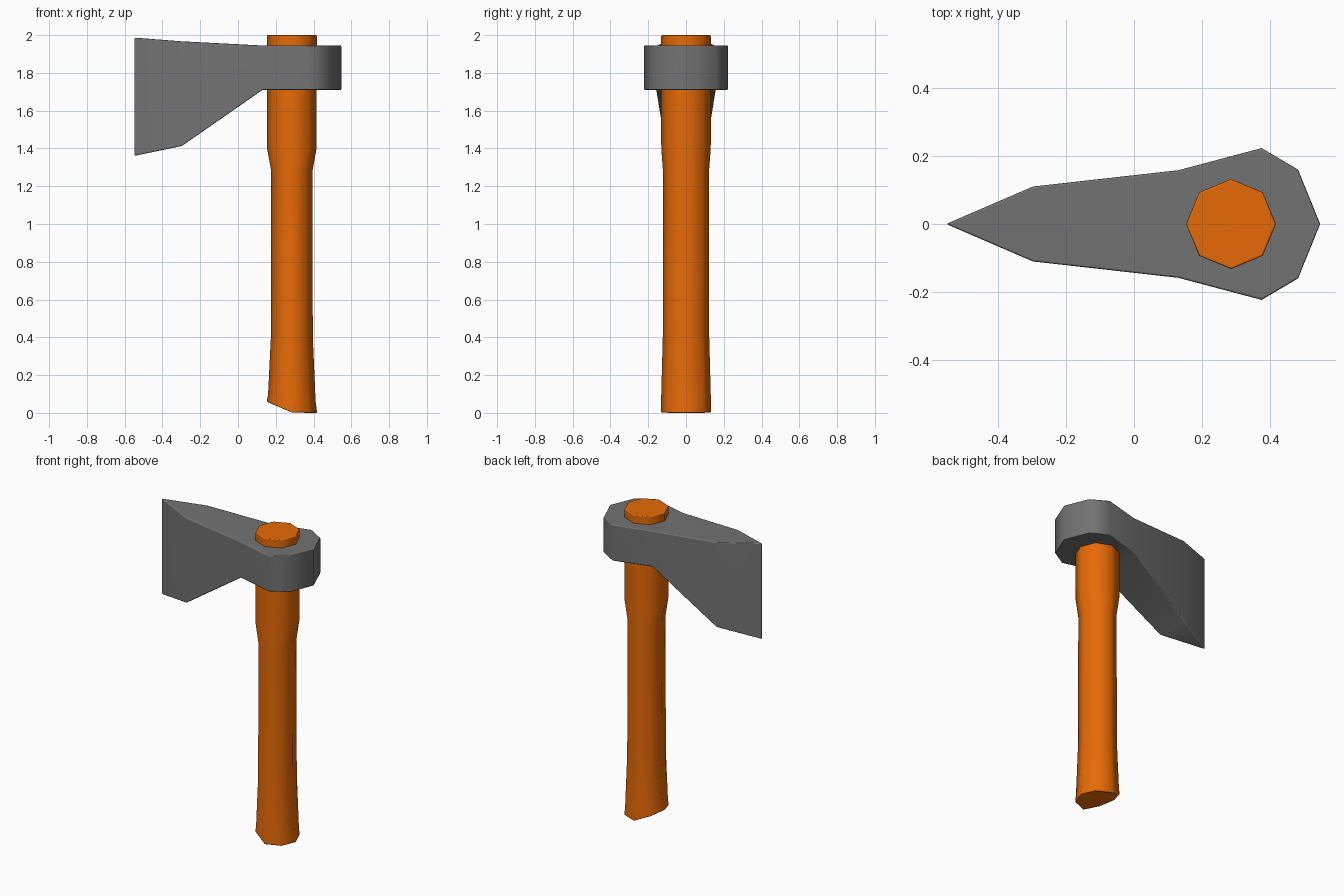
import bpy, bmesh
from math import radians, sin, cos, pi

if "Cube" in bpy.data.objects:
    bpy.data.objects.remove(bpy.data.objects["Cube"])


def loft(name, rings, colour):
    """Skin a list of equal-length rings, cap both ends, soften the rims."""
    bm = bmesh.new()
    loops = [[bm.verts.new(p) for p in ring] for ring in rings]
    n = len(loops[0])
    for a, b in zip(loops, loops[1:]):
        for i in range(n):
            j = (i + 1) % n
            bm.faces.new((a[i], a[j], b[j], b[i]))
    bm.faces.new(loops[0])
    bm.faces.new(loops[-1])
    # Rings of zero width merge into a single sharp edge
    bmesh.ops.remove_doubles(bm, verts=bm.verts, dist=0.0005)
    bmesh.ops.dissolve_degenerate(bm, dist=0.0005, edges=bm.edges)
    bmesh.ops.recalc_face_normals(bm, faces=bm.faces)
    for f in bm.faces:
        f.smooth = True
    mesh = bpy.data.meshes.new(name)
    bm.to_mesh(mesh)
    bm.free()
    obj = bpy.data.objects.new(name, mesh)
    bpy.context.collection.objects.link(obj)
    mat = bpy.data.materials.new(name + "_paint")
    mat.diffuse_color = colour
    mat.use_nodes = True
    mat.node_tree.nodes["Principled BSDF"].inputs["Base Color"].default_value = mat.diffuse_color
    mesh.materials.append(mat)
    bevel = obj.modifiers.new("soft_rims", 'BEVEL')
    bevel.width = 0.006
    bevel.segments = 2
    bevel.limit_method = 'ANGLE'
    bevel.angle_limit = radians(55)
    weighted = obj.modifiers.new("flat_faces", 'WEIGHTED_NORMAL')
    weighted.mode = 'FACE_AREA'
    weighted.weight = 50
    return obj


# Handle: eight-sided shaft, slightly oval at the waist, with a slanted base
CX = 0.285


def octagon(z, rx, ry, slant=0.0):
    ring = []
    for i in range(8):
        dx, dy = rx * cos(i * pi / 4), ry * sin(i * pi / 4)
        ring.append((CX + dx, dy, z + slant * max(0.0, -dx)))
    return ring


rings = [octagon(0.0, 0.134, 0.132, 0.45), octagon(0.06, 0.126, 0.132, 0.28)]
shaft = [(0.40, 0.111, 0.123), (1.28, 0.109, 0.122),
         (1.40, 0.131, 0.131), (2.0, 0.132, 0.132)]
rings += [octagon(*s) for s in shaft]
loft("handle", rings, (0.8, 0.145, 0.002, 1))

# Axe head: stations from cutting edge to butt (x, half width, bottom, top)
stations = [
    (-0.552, 0.0, 1.36, 1.987),
    (-0.297, 0.11, 1.413, 1.967),
    (0.13, 0.158, 1.71, 1.945),
    (0.375, 0.223, 1.71, 1.945),
    (0.482, 0.16, 1.71, 1.945),
    (0.547, 0.0, 1.71, 1.945),
]


def slice_ring(x, w, lo, hi):
    return [(x, -w, lo), (x, w, lo), (x, w, hi), (x, -w, hi)]


loft("axe_head", [slice_ring(*s) for s in stations], (0.17, 0.17, 0.17, 1))
